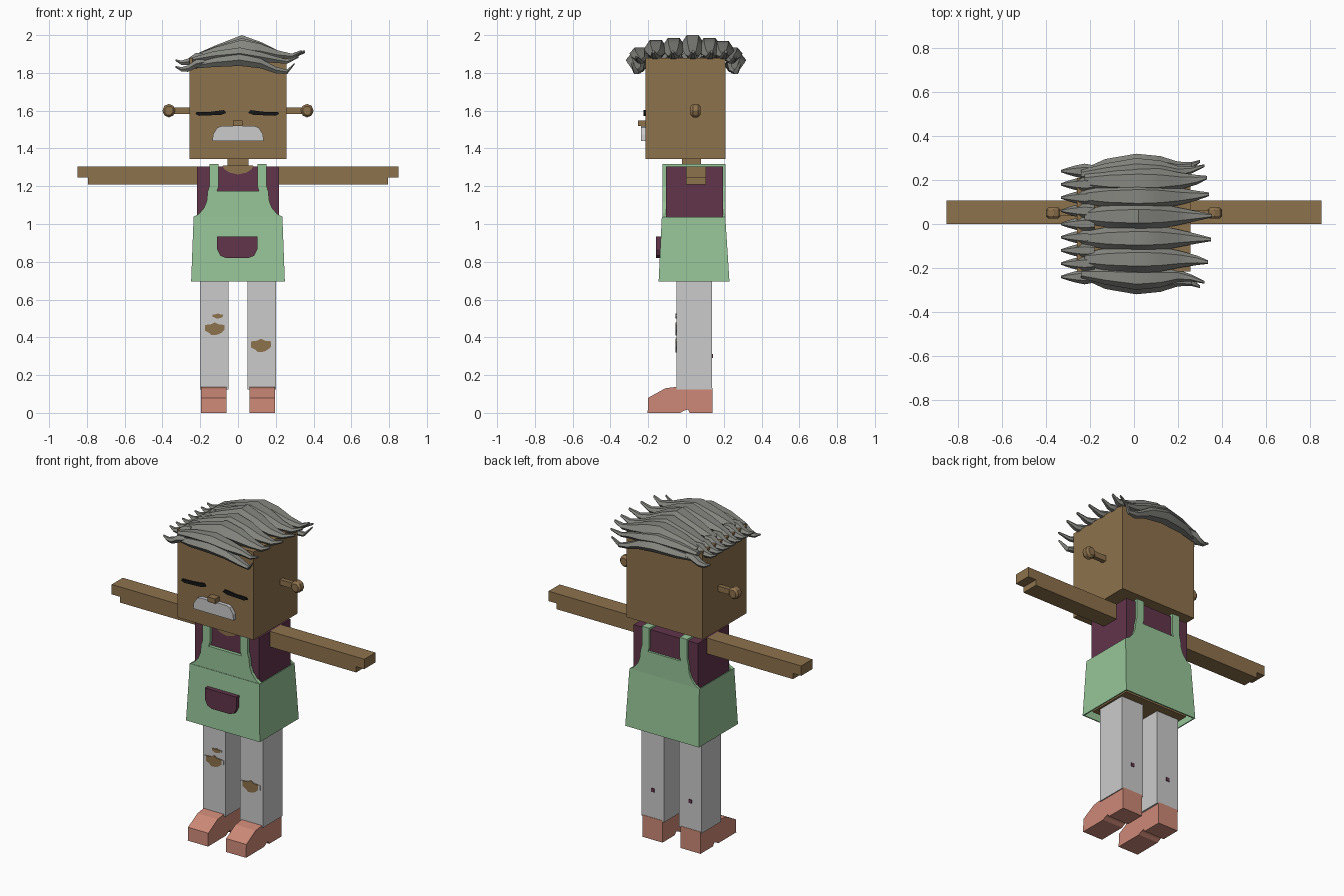
import bpy, bmesh, math
from mathutils import Vector

if "Cube" in bpy.data.objects:
    bpy.data.objects.remove(bpy.data.objects["Cube"])


def material(name, rgb):
    m = bpy.data.materials.new(name)
    m.use_nodes = True
    m.diffuse_color = (*rgb, 1)
    m.node_tree.nodes["Principled BSDF"].inputs["Base Color"].default_value = (*rgb, 1)
    return m


SKIN = material("brown skin", (0.27, 0.168, 0.074))
GREEN = material("apron green", (0.31, 0.56, 0.315))
MAROON = material("shirt maroon", (0.12, 0.035, 0.07))
PALE = material("pale grey", (0.6, 0.6, 0.6))
CORAL = material("shoe coral", (0.61, 0.25, 0.185))
HAIR = material("hair grey", (0.235, 0.24, 0.215))
BLACK = material("black", (0.008, 0.008, 0.008))


def finish(name, bm, mat):
    bmesh.ops.recalc_face_normals(bm, faces=bm.faces)
    me = bpy.data.meshes.new(name)
    bm.to_mesh(me)
    bm.free()
    me.materials.append(mat)
    ob = bpy.data.objects.new(name, me)
    bpy.context.collection.objects.link(ob)
    return ob


def box(name, x, y, z, mat):
    bm = bmesh.new()
    bmesh.ops.create_cube(bm, size=1)
    for v in bm.verts:
        v.co = [r[0] if c < 0 else r[1] for c, r in zip(v.co, (x, y, z))]
    return finish(name, bm, mat)


def prism(name, pts, lo, hi, axis, mat):
    """Extrude an outline along one axis; outlines are (x,z), (y,z) or (x,y)."""
    bm = bmesh.new()

    def place(a, b, d):
        return {"x": (d, a, b), "y": (a, d, b), "z": (a, b, d)}[axis]
    f = bm.faces.new([bm.verts.new(place(a, b, lo)) for a, b in pts])
    ext = bmesh.ops.extrude_face_region(bm, geom=[f])["geom"]
    step = Vector(place(0, 0, hi - lo))
    for v in ext:
        if isinstance(v, bmesh.types.BMVert):
            v.co += step
    return finish(name, bm, mat)


def mirrored(half):
    return half + [(-x, z) for x, z in reversed(half) if x]


def lock(name, stations, sides=6):
    """Loft a tapering strand through (x, y, z, half width, half height)."""
    bm = bmesh.new()
    rings = []
    for x, y, z, w, t in stations:
        ring = []
        for i in range(sides):
            a = math.tau * i / sides
            ring.append(bm.verts.new((x, y + w * math.cos(a), z + t * math.sin(a))))
        rings.append(ring)
    for a, b in zip(rings, rings[1:]):
        for i in range(sides):
            j = (i + 1) % sides
            bm.faces.new((a[i], a[j], b[j], b[i]))
    bm.faces.new(rings[0])
    bm.faces.new(rings[-1])
    ob = finish(name, bm, HAIR)
    bpy.ops.object.select_all(action='DESELECT')
    ob.select_set(True)
    bpy.context.view_layer.objects.active = ob
    bpy.ops.object.shade_smooth_by_angle(angle=math.radians(40))


# Head and neck
box("head", (-0.258, 0.256), (-0.215, 0.208), (1.345, 1.88), SKIN)
box("neck", (-0.055, 0.055), (-0.02, 0.08), (1.29, 1.36), SKIN)
box("nose", (-0.027, 0.025), (-0.255, -0.21), (1.518, 1.548), SKIN)
prism("moustache", mirrored([(0, 1.44), (0.136, 1.44), (0.132, 1.475), (0.11, 1.51), (0.09, 1.518)]),
      -0.237, -0.21, "y", PALE)
for side, s in (("left", 1), ("right", -1)):
    prism(side + "_closed_eye",
          [(s * a - 0.004, b) for a, b in ((0.058, 1.588), (0.085, 1.578), (0.2, 1.573), (0.222, 1.582),
                                           (0.215, 1.592), (0.14, 1.594), (0.07, 1.603))],
          -0.224, -0.215, "y", BLACK)
    # Ear: thin stem with a faceted knob
    box(side + "_ear_stem", sorted((s * 0.24, s * 0.36)), (0.037, 0.063), (1.583, 1.617), SKIN)
    knob = [(s * 0.366 + 0.036 * math.cos(math.tau * (i + .5) / 8),
             1.6 + 0.038 * math.sin(math.tau * (i + .5) / 8)) for i in range(8)]
    ob = prism(side + "_ear_knob", knob, 0.024, 0.076, "y", SKIN)
    bev = ob.modifiers.new("soft", 'BEVEL')
    bev.width, bev.segments = 0.012, 1

# Hair: long swept locks over the crown
crown = ((-0.16, 1.975), (-0.065, 1.985), (0.035, 2.0), (0.125, 1.985), (0.195, 1.968))
for n, (y, top) in enumerate(crown):
    h = top - 1.9
    lock(f"crown_lock_{n}", [
        (-0.225, y, 1.888, 0.03, 0.012), (-0.12, y, 1.88 + 0.35 * h, 0.052, 0.035),
        (0.02, y, top - 0.048, 0.063, 0.055), (0.12, y, 1.885 + 0.4 * h, 0.056, 0.045),
        (0.21, y, 1.895, 0.038, 0.028), (0.285, y * 1.03, 1.888, 0.022, 0.016),
        (0.33 + 0.03 * (1 - abs(y) * 5), y * 1.08, 1.912, 0.008, 0.008)])

# Hair: two hanging locks on the front and back edges
for edge, s in (("front", -1), ("back", 1)):
    for n, (off, z, end) in enumerate(((0.235, 1.895, 0.32), (0.255, 1.86, 0.3))):
        y = s * off
        drop = 0.02 * n
        lock(f"{edge}_edge_lock_{n}", [
            (-0.24, s * 0.225, z - 0.025, 0.02, 0.014), (-0.13, y, z - 0.005, 0.04, 0.028),
            (0.01, y + s * 0.012, z + 0.008, 0.052, 0.036), (0.12, y + s * 0.008, z - 0.01, 0.045, 0.03),
            (0.2, y, z - 0.025 - drop, 0.028, 0.02), (0.26, y + s * 0.01, z - 0.035 - drop, 0.016, 0.013),
            (end, y + s * 0.03, z - 0.01, 0.006, 0.006)])

# Hair: short flicks on the far side of the parting
for n in range(9):
    y = -0.24 + 0.06 * n
    outer = n in (0, 8)
    z = 1.835 if outer else 1.87
    lock(f"short_lock_{n}", [
        (-0.18, y, z + 0.022, 0.026, 0.016), (-0.225, y, z + 0.012, 0.034, 0.026),
        (-0.265, y, z - 0.012, 0.026, 0.02), (-0.3, y, z - 0.016, 0.016, 0.013),
        (-0.332, y, z - 0.002, 0.005, 0.005)])

# Torso and neckline
box("shirt", (-0.216, 0.216), (-0.105, 0.195), (0.85, 1.305), MAROON)
box("hips", (-0.215, 0.215), (-0.1, 0.19), (0.71, 0.86), SKIN)
prism("neckline_front", mirrored([(0, 1.262), (0.045, 1.272), (0.07, 1.288), (0.082, 1.306)]),
      -0.11, -0.1, "y", SKIN)
box("neckline_top", (-0.08, 0.08), (-0.11, 0.1), (1.3, 1.309), SKIN)

# Arms with a stepped fingertip
for side, s in (("left", 1), ("right", -1)):
    outline = [(0.2, 1.21), (0.795, 1.21), (0.795, 1.245), (0.85, 1.245), (0.85, 1.305), (0.2, 1.305)]
    prism(side + "_arm", [(s * x, z) for x, z in outline], 0.0, 0.107, "y", SKIN)

# Apron: flared open skirt
bm = bmesh.new()
levels = [[bm.verts.new(p) for p in ((-x, a, z), (x, a, z), (x, b, z), (-x, b, z))]
          for x, a, b, z in ((0.248, -0.145, 0.23, 0.695), (0.235, -0.128, 0.208, 1.038))]
for i in range(4):
    j = (i + 1) % 4
    bm.faces.new((levels[0][i], levels[0][j], levels[1][j], levels[1][i]))
skirt = finish("apron_skirt", bm, GREEN)
shell = skirt.modifiers.new("cloth", 'SOLIDIFY')
shell.thickness, shell.offset = 0.01, -1

# Apron: bibs and shoulder straps
bib = [(0, 1.02), (0.235, 1.02), (0.235, 1.038), (0.205, 1.055), (0.18, 1.085), (0.166, 1.12),
       (0.16, 1.175), (0, 1.175)]
strap = [(0.112, 1.17), (0.16, 1.17), (0.152, 1.2), (0.152, 1.318), (0.102, 1.318), (0.102, 1.2)]
for face, lo, hi in (("front", -0.125, -0.104), ("back", 0.194, 0.208)):
    prism(face + "_bib", mirrored(bib), lo, hi, "y", GREEN)
    for side, s in (("left", 1), ("right", -1)):
        prism(f"{face}_{side}_strap", [(s * x, z) for x, z in strap], lo, hi, "y", GREEN)
for side, s in (("left", 1), ("right", -1)):
    box(side + "_shoulder_strap", sorted((s * 0.102, s * 0.152)), (-0.12, 0.205), (1.3, 1.317), GREEN)
prism("apron_pocket", [(x - 0.004, z) for x, z in
                       mirrored([(0.06, 0.82), (0.09, 0.832), (0.106, 0.865), (0.106, 0.935)])],
      -0.16, -0.13, "y", MAROON)

# Legs, shoes and small tears in the back of the trousers
shoe = [(-0.203, 0), (-0.2, 0.08), (-0.11, 0.13), (-0.05, 0.138), (0.14, 0.133), (0.14, 0),
        (0.02, 0), (0.01, 0.018), (-0.01, 0.012), (-0.03, 0)]
for side, s in (("left", 1), ("right", -1)):
    box(side + "_leg", sorted((s * 0.05, s * 0.202)), (-0.05, 0.138), (0.125, 0.74), PALE)
    prism(side + "_shoe", shoe, *sorted((s * 0.06, s * 0.196)), "x", CORAL)
    box(side + "_back_tear", (s * 0.126 - 0.011, s * 0.126 + 0.011), (0.136, 0.142), (0.29, 0.312), MAROON)


# Knee tears with pale frayed borders
def tear(name, x, z, w, h):
    ragged = [(-w, 0.6 * h), (-w, -0.3 * h), (-0.6 * w, -0.6 * h), (-0.3 * w, -h), (0.35 * w, -0.9 * h),
              (0.7 * w, -0.6 * h), (w, -0.2 * h), (w, 0.6 * h), (0.4 * w, 0.7 * h), (0, h), (-0.4 * w, 0.7 * h)]
    prism(name, [(x + a, z + b) for a, b in ragged], -0.056, -0.049, "y", SKIN)
    prism(name + "_fray", [(x + 1.25 * a, z + 0.95 * b) for a, b in ragged], -0.054, -0.049, "y", PALE)


tear("right_knee_tear", -0.124, 0.445, 0.052, 0.034)
tear("right_upper_tear", -0.107, 0.513, 0.028, 0.013)
tear("left_knee_tear", 0.122, 0.357, 0.052, 0.036)
